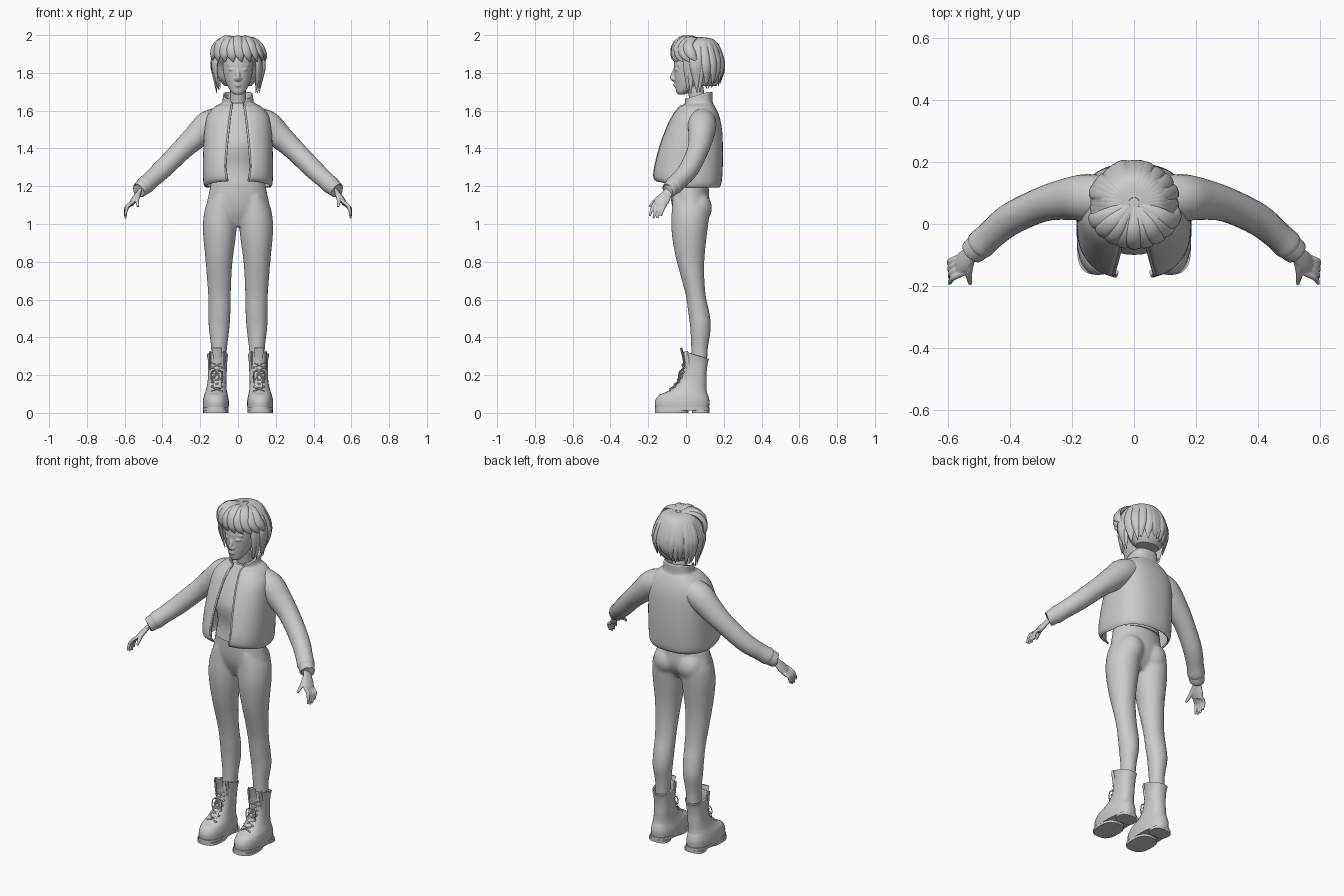
import bpy, bmesh, random
from math import sin, cos, pi, asin, copysign, radians
from mathutils import Vector, Matrix

random.seed(4)
cube = bpy.data.objects.get("Cube")
if cube:
    bpy.data.objects.remove(cube, do_unlink=True)

grey = bpy.data.materials.new("plain grey")
grey.use_nodes = True
grey.diffuse_color = (0.6, 0.6, 0.6, 1)
grey.node_tree.nodes["Principled BSDF"].inputs["Base Color"].default_value = (0.6, 0.6, 0.6, 1)


def smooth_path(points, steps=5):
    """Catmull-Rom through tuples of any length."""
    p = [points[0]] + list(points) + [points[-1]]
    out = []
    for a, b, c, d in zip(p, p[1:], p[2:], p[3:]):
        for k in range(steps):
            t = k / steps
            out.append(tuple(
                (2 * q + (r - o) * t + (2 * o - 5 * q + 4 * r - s) * t * t
                 + (3 * q - o - 3 * r + s) * t ** 3) / 2
                for o, q, r, s in zip(a, b, c, d)))
    return out + [tuple(points[-1])]


def curve_point(angle, e):
    s, c = sin(angle), cos(angle)
    return copysign(abs(s) ** e, s), -copysign(abs(c) ** e, c)


def bridge(bm, rows, closed=True, caps=(True, True)):
    n = len(rows[0])
    for low, high in zip(rows, rows[1:]):
        for i in range(n if closed else n - 1):
            j = (i + 1) % n
            bm.faces.new((low[i], low[j], high[j], high[i]))
    for row, cap in zip((rows[0], rows[-1]), caps):
        if cap:
            bm.faces.new(row)


def loft(bm, rings, sides=32, e=1.0, steps=5, caps=(True, True)):
    """Stack level sections given as z, centre x, centre y, half width, half depth."""
    rows = []
    for z, cx, cy, rx, ry in smooth_path(rings, steps):
        pts = [curve_point(2 * pi * i / sides, e) for i in range(sides)]
        rows.append([bm.verts.new((cx + rx * x, cy + ry * y, z)) for x, y in pts])
    bridge(bm, rows, caps=caps)


def tube(bm, points, flat=1.0, up=(0, 0, 1), sides=12, steps=5):
    """Sweep an oval along x, y, z, radius points."""
    path = smooth_path(points, steps)
    centres = [Vector(p[:3]) for p in path]
    rows = []
    for i, c in enumerate(centres):
        t = (centres[min(i + 1, len(path) - 1)] - centres[max(i - 1, 0)]).normalized()
        side = t.cross(Vector(up)).normalized()
        over = side.cross(t)
        r = max(path[i][3], 0.001)
        rows.append([bm.verts.new(c + side * r * cos(a) + over * r * flat * sin(a))
                     for a in (2 * pi * k / sides for k in range(sides))])
    bridge(bm, rows)


def ball(bm, centre, size):
    m = Matrix.Translation(centre) @ Matrix.Diagonal((*size, 1))
    bmesh.ops.create_uvsphere(bm, u_segments=20, v_segments=12, radius=1, matrix=m)


def finish(bm, name, mirror=False, voxel=0, thick=0):
    bmesh.ops.recalc_face_normals(bm, faces=bm.faces)
    for edge in bm.edges:
        edge.smooth = len(edge.link_faces) < 2 or edge.calc_face_angle() < radians(45)
    for face in bm.faces:
        face.smooth = True
    mesh = bpy.data.meshes.new(name)
    bm.to_mesh(mesh)
    bm.free()
    mesh.materials.append(grey)
    obj = bpy.data.objects.new(name, mesh)
    bpy.context.collection.objects.link(obj)
    if mirror:
        obj.modifiers.new("mirror", "MIRROR").use_mirror_merge = False
    if voxel:
        remesh = obj.modifiers.new("blend", "REMESH")
        remesh.mode, remesh.voxel_size, remesh.use_smooth_shade = "VOXEL", voxel, True
        relax = obj.modifiers.new("relax", "SMOOTH")
        relax.factor, relax.iterations = 0.5, 5
    if thick:
        solid = obj.modifiers.new("cloth", "SOLIDIFY")
        solid.thickness, solid.offset = thick, 0
    return obj


# Trousers: mirrored legs blended into the hips
bm = bmesh.new()
loft(bm, [(.26, .103, .07, .04, .042), (.35, .1, .072, .043, .045), (.45, .1, .077, .055, .055),
          (.53, .098, .068, .058, .056), (.62, .098, .052, .06, .053), (.72, .1, .035, .065, .062),
          (.82, .1, .022, .073, .076), (.92, .098, .018, .085, .09), (1, .096, .02, .09, .098),
          (1.08, .09, .025, .084, .1), (1.15, .08, .02, .06, .09)])
loft(bm, [(.99, 0, .02, .05, .05), (1.05, 0, .025, .17, .085), (1.1, 0, .025, .168, .1),
          (1.16, 0, .02, .155, .102), (1.26, 0, .018, .135, .1)])
ball(bm, (.078, .06, 1.085), (.078, .078, .085))
finish(bm, "trousers", mirror=True, voxel=.009)

# Shirt
bm = bmesh.new()
loft(bm, [(1.215, 0, .018, .142, .108), (1.3, 0, .02, .128, .104), (1.42, 0, .02, .145, .12),
          (1.52, 0, .04, .14, .105), (1.58, 0, .055, .12, .085), (1.64, 0, .062, .055, .055)])
finish(bm, "shirt")

# Jacket body: open front shell, sections as z, half width, front, back, opening
sections = [(1.195, .168, -.158, .172, .055), (1.22, .179, -.172, .184, .06),
            (1.3, .181, -.168, .19, .066), (1.4, .179, -.143, .191, .06),
            (1.5, .173, -.105, .186, .05), (1.57, .16, -.07, .172, .042),
            (1.62, .118, -.032, .15, .035), (1.645, .082, -.006, .137, .035),
            (1.7, .075, -.01, .137, .048)]
bm = bmesh.new()
rows, edge_path, e, n = [], [], .8, 56
for z, hx, front, back, gap in smooth_path(sections, 4):
    start = asin((gap / hx) ** (1 / e))
    row = []
    for i in range(n + 1):
        x, y = curve_point(start + (2 * pi - 2 * start) * i / n, e)
        y = (front + back) / 2 + y * (back - front) / 2
        lift = max(0, 1.32 - z) * .3 * max(0, -y / .17)
        drop = max(0, z - 1.62) * .5 * max(0, (.12 - y) / .13)
        row.append(bm.verts.new((x * hx, y, z + lift - drop)))
    rows.append(row)
    edge_path.append((*row[0].co, .006))
bridge(bm, rows, closed=False, caps=(False, False))
finish(bm, "jacket_body", thick=.009)
bm = bmesh.new()
tube(bm, edge_path, up=(0, 1, 0), sides=8, steps=1)
finish(bm, "jacket_front_edges", mirror=True)

# Sleeves and cuffs
bm = bmesh.new()
tube(bm, [(.09, .085, 1.55, .07), (.155, .085, 1.523, .076), (.22, .08, 1.465, .067),
          (.3, .062, 1.39, .056), (.4, .015, 1.29, .052), (.465, -.038, 1.23, .047),
          (.495, -.066, 1.203, .048), (.508, -.078, 1.193, .04)], sides=24)
finish(bm, "sleeves", mirror=True)
bm = bmesh.new()
tube(bm, [(.497, -.068, 1.202, .038), (.502, -.073, 1.197, .043),
          (.522, -.09, 1.179, .041), (.526, -.094, 1.176, .034)], sides=24)
finish(bm, "cuffs", mirror=True)

# Hands: palm, four curled fingers and a thumb
bm = bmesh.new()
tube(bm, [(.505, -.075, 1.195, .023), (.53, -.1, 1.16, .029), (.55, -.12, 1.13, .036),
          (.566, -.135, 1.105, .033)], flat=.42, up=(.8, 0, .6))
for i in range(4):
    f = i / 3
    reach = (0, .012, .012, 0)[i]
    base = Vector((.55 + .018 * f, -.158 + .05 * f, 1.122 - .02 * f))
    tip = Vector((.596, -.193 + .06 * f, 1.042 - reach))
    knuckle = (base + tip) / 2 + Vector((.013, 0, .01))
    tube(bm, [(*base, .0095), (*knuckle, .0095), (*tip, .006)])
tube(bm, [(.525, -.11, 1.162, .013), (.534, -.155, 1.13, .012), (.529, -.194, 1.092, .007)])
finish(bm, "hands", mirror=True, voxel=.0035)

# Head with neck, nose, lips and closed lids
bm = bmesh.new()
loft(bm, [(1.685, 0, -.025, .02, .018), (1.7, 0, -.016, .038, .036), (1.74, 0, .01, .06, .068),
          (1.78, 0, .025, .073, .088), (1.83, 0, .03, .08, .095), (1.88, 0, .035, .078, .095),
          (1.92, 0, .035, .065, .08), (1.95, 0, .04, .035, .045)])
tube(bm, [(0, .075, 1.6, .05), (0, .06, 1.66, .043), (0, .045, 1.75, .043)], up=(0, 1, 0))
tube(bm, [(0, -.058, 1.82, .008), (0, -.074, 1.775, .011), (0, -.056, 1.76, .011)], up=(0, 1, 0))
for side in (-1, 1):
    ball(bm, (side * .033, -.046, 1.818), (.017, .016, .009))
    ball(bm, (side * .012, -.066, 1.767), (.008, .009, .007))
    tube(bm, [(side * .012, -.058, 1.842, .008), (side * .055, -.038, 1.842, .007)])
for z in (1.732, 1.741):
    tube(bm, [(-.022, -.046, z, .003), (0, -.06, z, .007), (.022, -.046, z, .003)])
finish(bm, "head", voxel=.004)

# Hair mass
bm = bmesh.new()
loft(bm, [(1.73, 0, .11, .07, .05), (1.77, 0, .105, .102, .078), (1.83, 0, .1, .118, .09),
          (1.88, 0, .075, .12, .115), (1.92, 0, .06, .113, .115), (1.96, 0, .06, .083, .09),
          (1.985, 0, .065, .035, .04)])
finish(bm, "hair_cap")


def lock(bm, angles, spread, heights, widths):
    pts = []
    for a, s, z, w in zip(angles, spread, heights, widths):
        pts.append((sin(a) * .134 * s, .07 - cos(a) * .127 * s, z, w))
    a = angles[2]
    tube(bm, pts, flat=.5, up=(sin(a), -cos(a), 1), sides=10)


# Hanging locks around the sides and back, shorter towards the nape
bm = bmesh.new()
count = 27
for i in range(count):
    a = radians(58) + radians(244) * i / (count - 1)
    back = max(0, -cos(a))
    tip = 1.685 + .05 * back + random.uniform(0, .035)
    out = random.uniform(.94, 1.04)
    twist = random.uniform(-.12, .12)
    lock(bm, [a, a, a, a + twist / 2, a + twist], [.12, .62, .93 * out, out, .84 + .05 * back],
         [1.985, 1.965, 1.89, 1.82, tip], [.008, .02, .024, .022, .002])
finish(bm, "hair_locks")

# Swept fringe
bm = bmesh.new()
for i in range(9):
    a = radians(-62 + 15.5 * i)
    puff = random.uniform(0, .012)
    sweep = a * 1.25 + radians(9)
    lock(bm, [a, a, a, (a + sweep) / 2, sweep], [.1, .66, 1.02, 1.1, 1.02],
         [1.982, 1.975 + puff, 1.938 + puff, 1.895, 1.858], [.01, .024, .028, .024, .003])
finish(bm, "fringe")

# Boot uppers, open at the slanted top
bm = bmesh.new()
loft(bm, [(.022, .117, -.02, .064, .138), (.06, .117, -.02, .065, .141), (.09, .117, -.014, .06, .128),
          (.105, .116, .0, .056, .108), (.13, .114, .02, .05, .085), (.17, .111, .038, .046, .068),
          (.22, .109, .047, .046, .059), (.28, .108, .053, .048, .059), (.31, .108, .055, .053, .064)],
     e=.85, steps=4, caps=(True, False))
for v in bm.verts:
    v.co.z -= max(0, v.co.z - .2) * 1.6 * (v.co.y - .04) / .6
finish(bm, "boots", mirror=True, thick=.007)

# Soles: thin welt with separate front and heel treads
bm = bmesh.new()
for low, high, cy, rx, ry in ((.013, .03, -.02, .068, .145), (0, .016, -.075, .067, .089),
                              (0, .016, .078, .06, .046)):
    loft(bm, [(low, .117, cy, rx, ry), (high, .117, cy, rx, ry)], e=.75, steps=1)
finish(bm, "soles", mirror=True)


def instep(z):
    return -.012 - .1 * (max(0, .28 - z) / .18) ** 2.6


# Tongues and side flaps
bm = bmesh.new()
tube(bm, [(.11, instep(z), z, .022) for z in (.13, .18, .24, .28)] + [(.11, -.026, .345, .026)],
     flat=.25, up=(0, 1, 0))
for x in (.072, .148):
    tube(bm, [(x, .02, .2, .012), (x, .008, .27, .014), (x, -.002, .325, .012)], flat=.4, up=(1, 0, 0))
finish(bm, "tongues", mirror=True)

# Crossed laces with a bow
bm = bmesh.new()
for i in range(6):
    z = .115 + .025 * i
    for side in (-1, 1):
        low, high = .112 - side * .026, .112 + side * .026
        top = z + .025
        mid = z + .0125
        tube(bm, [(low, instep(z) + .006, z, .004), (.112, instep(mid) - .008, mid, .004),
                  (high, instep(top) + .006, top, .004)], sides=6, steps=3)
        ball(bm, (low, instep(z) + .005, z), (.006, .006, .006))
for side in (-1, 1):
    x = .112 + side * .028
    tube(bm, [(.112, -.026, .225, .003), (x, -.036, .215, .003), (x, -.042, .175, .003),
              (.112 + side * .012, -.038, .19, .003), (.112, -.026, .225, .003)], sides=6, up=(0, 1, 0))
finish(bm, "laces", mirror=True)
